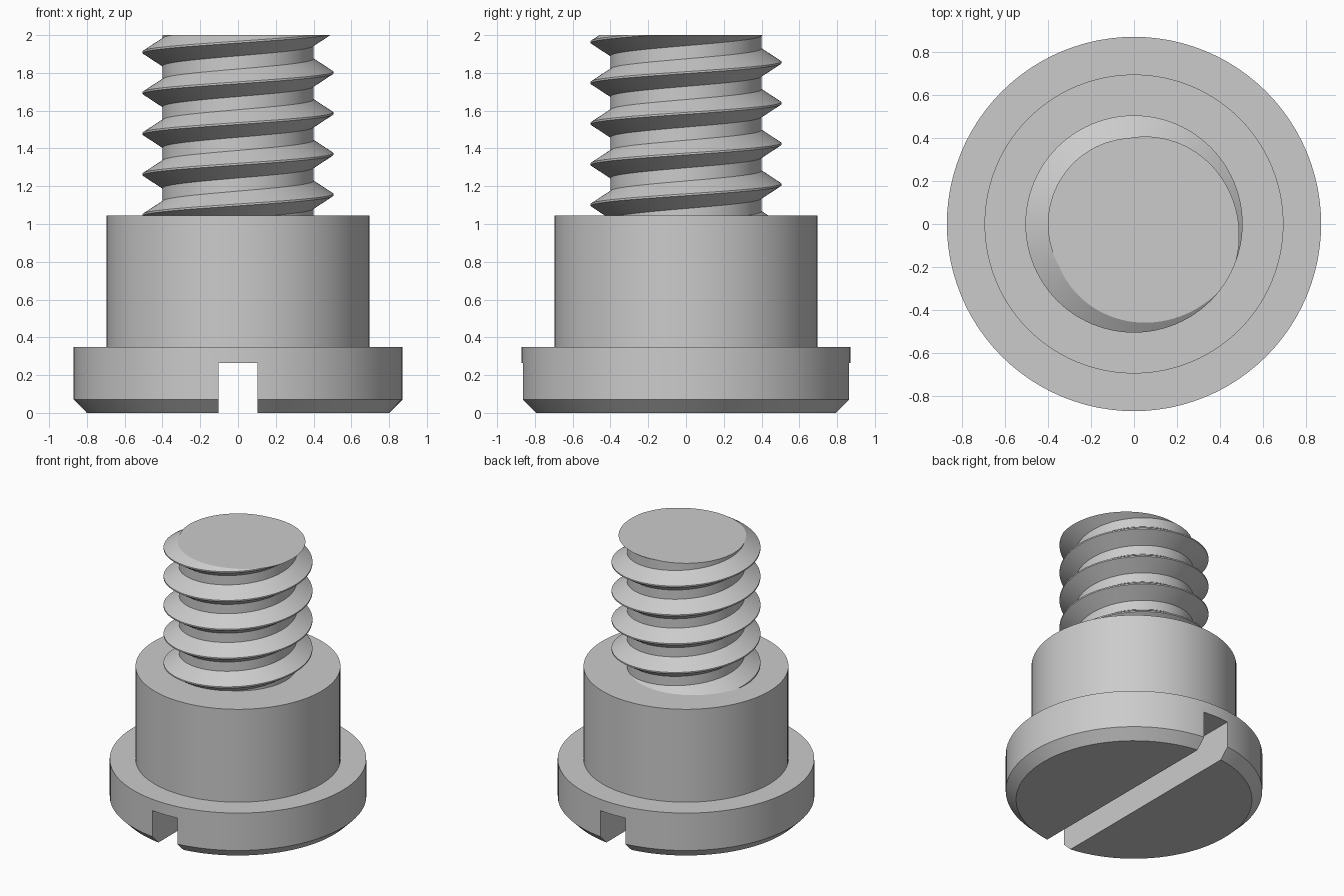
import bpy, bmesh, math

if "Cube" in bpy.data.objects:
    bpy.data.objects.remove(bpy.data.objects["Cube"], do_unlink=True)

SEGMENTS = 96
steel = bpy.data.materials.new("plain grey steel")
steel.use_nodes = True
GREY = (0.6, 0.6, 0.6, 1)
steel.diffuse_color = GREY
steel.node_tree.nodes["Principled BSDF"].inputs["Base Color"].default_value = GREY


def make_object(name, bm):
    bmesh.ops.recalc_face_normals(bm, faces=bm.faces)
    mesh = bpy.data.meshes.new(name)
    bm.to_mesh(mesh)
    bm.free()
    mesh.materials.append(steel)
    obj = bpy.data.objects.new(name, mesh)
    bpy.context.collection.objects.link(obj)
    return obj


def select_only(obj):
    bpy.ops.object.select_all(action="DESELECT")
    obj.select_set(True)
    bpy.context.view_layer.objects.active = obj


def smooth(obj):
    select_only(obj)
    bpy.ops.object.shade_smooth_by_angle(angle=math.radians(25))


def lathe(name, profile):
    """Closed solid of revolution from (radius, height) points."""
    bm = bmesh.new()
    rings = []
    for r, z in profile:
        rings.append([bm.verts.new((r * math.cos(a), r * math.sin(a), z))
                      for a in (math.tau * i / SEGMENTS for i in range(SEGMENTS))])
    for low, high in zip(rings, rings[1:]):
        for i in range(SEGMENTS):
            j = (i + 1) % SEGMENTS
            bm.faces.new((low[i], low[j], high[j], high[i]))
    bm.faces.new(rings[0])
    bm.faces.new(rings[-1])
    return make_object(name, bm)


# Chamfered head with a screwdriver slot running front to back
head = lathe("head", [(0.8, 0), (0.87, 0.07), (0.87, 0.35)])
bm = bmesh.new()
bmesh.ops.create_cube(bm, size=1)
bmesh.ops.scale(bm, vec=(0.206, 2.2, 0.53), verts=bm.verts)
cutter = make_object("slot_cutter", bm)
cutter.hide_render = True
cut = head.modifiers.new("slot", "BOOLEAN")
cut.operation = "DIFFERENCE"
cut.solver = "EXACT"
cut.object = cutter
select_only(head)
bpy.ops.object.modifier_apply(modifier=cut.name)
bpy.data.objects.remove(cutter, do_unlink=True)
smooth(head)

# Plain cylindrical shoulder
smooth(lathe("shoulder", [(0.695, 0.3), (0.695, 1.045)]))

# Right-handed thread: one tooth profile swept along a helix
PITCH, ROOT, CREST = 0.2155, 0.4, 0.505
TOOTH = [(ROOT, -0.073), (CREST, -0.005), (CREST, 0.005), (ROOT, 0.073),
         (ROOT, PITCH - 0.073)]
TURNS, START = 8, 1.155 - 2 * PITCH
bm = bmesh.new()
previous = None
for i in range(TURNS * SEGMENTS + 1):
    a = math.tau * i / SEGMENTS
    lift = START + PITCH * i / SEGMENTS
    row = [bm.verts.new((r * math.cos(a), r * math.sin(a), z + lift)) for r, z in TOOTH]
    if previous:
        for j in range(len(TOOTH) - 1):
            bm.faces.new((previous[j], row[j], row[j + 1], previous[j + 1]))
    previous = row
bmesh.ops.remove_doubles(bm, verts=bm.verts, dist=0.0005)

# Trim the thread flat at both ends and cap it
for height, direction in ((1.0, -1), (2.0, 1)):
    bmesh.ops.bisect_plane(bm, geom=bm.verts[:] + bm.edges[:] + bm.faces[:],
                           plane_co=(0, 0, height), plane_no=(0, 0, direction),
                           clear_outer=True, dist=0.00001)
    rim = [e for e in bm.edges if e.is_boundary
           and all(abs(v.co.z - height) < 0.0005 for v in e.verts)]
    bmesh.ops.edgeloop_fill(bm, edges=rim)
smooth(make_object("threaded_shank", bm))
